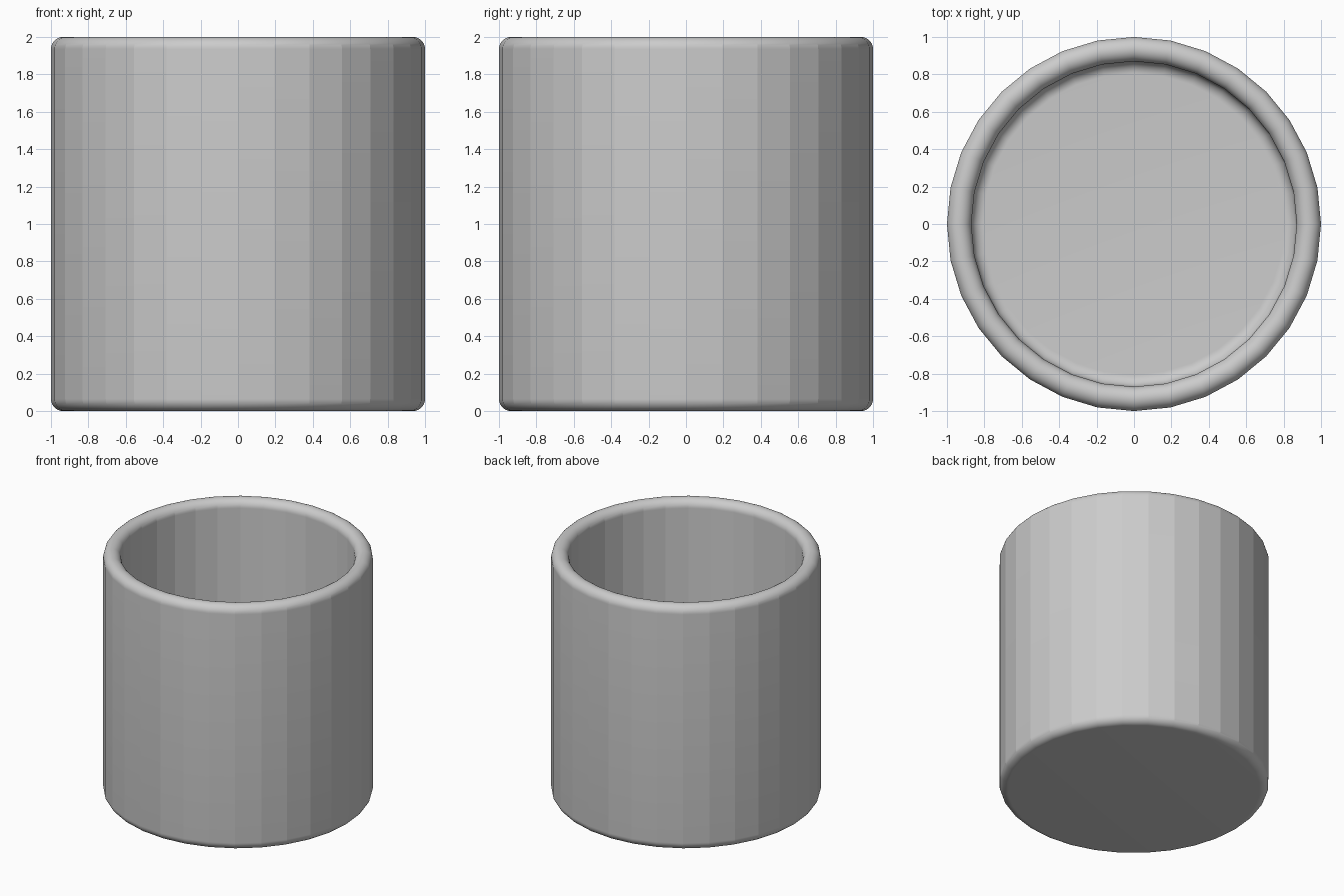
import bpy, bmesh
from math import sin, cos, pi, radians

if "Cube" in bpy.data.objects:
    bpy.data.objects.remove(bpy.data.objects["Cube"])

SIDES, R, H, WALL = 32, 1.0, 2.0, 0.13
F = WALL / 2          # fillet radius: makes the rim fully round
STEPS = 10


def arc(cx, cz, a0, a1):
    """Quarter or half round as (radius, height) points."""
    n = round(abs(a1 - a0) / 90 * STEPS)
    angles = [radians(a0 + (a1 - a0) * i / n) for i in range(n + 1)]
    return [(cx + F * cos(a), cz + F * sin(a)) for a in angles]


# Profile: rounded foot, rounded rim, rounded inner floor corner
inner = R - WALL
profile = (arc(R - F, F, -90, 0)
           + arc(R - F, H - F, 0, 180)
           + arc(inner - F, WALL + F, 0, -90))

# Revolve the profile into a cup
bm = bmesh.new()
rings = [[bm.verts.new((r * cos(2 * pi * i / SIDES), r * sin(2 * pi * i / SIDES), z))
          for i in range(SIDES)] for r, z in profile]
for low, high in zip(rings, rings[1:]):
    for i in range(SIDES):
        j = (i + 1) % SIDES
        bm.faces.new((low[i], low[j], high[j], high[i]))

# Underside and inner floor
bm.faces.new(rings[0][::-1])
bm.faces.new(rings[-1])
bmesh.ops.recalc_face_normals(bm, faces=bm.faces)

mesh = bpy.data.meshes.new("cup")
bm.to_mesh(mesh)
bm.free()
cup = bpy.data.objects.new("cup", mesh)
bpy.context.collection.objects.link(cup)

# Faceted walls, smooth rounded edges
bpy.context.view_layer.objects.active = cup
cup.select_set(True)
bpy.ops.object.shade_smooth_by_angle(angle=radians(10))
